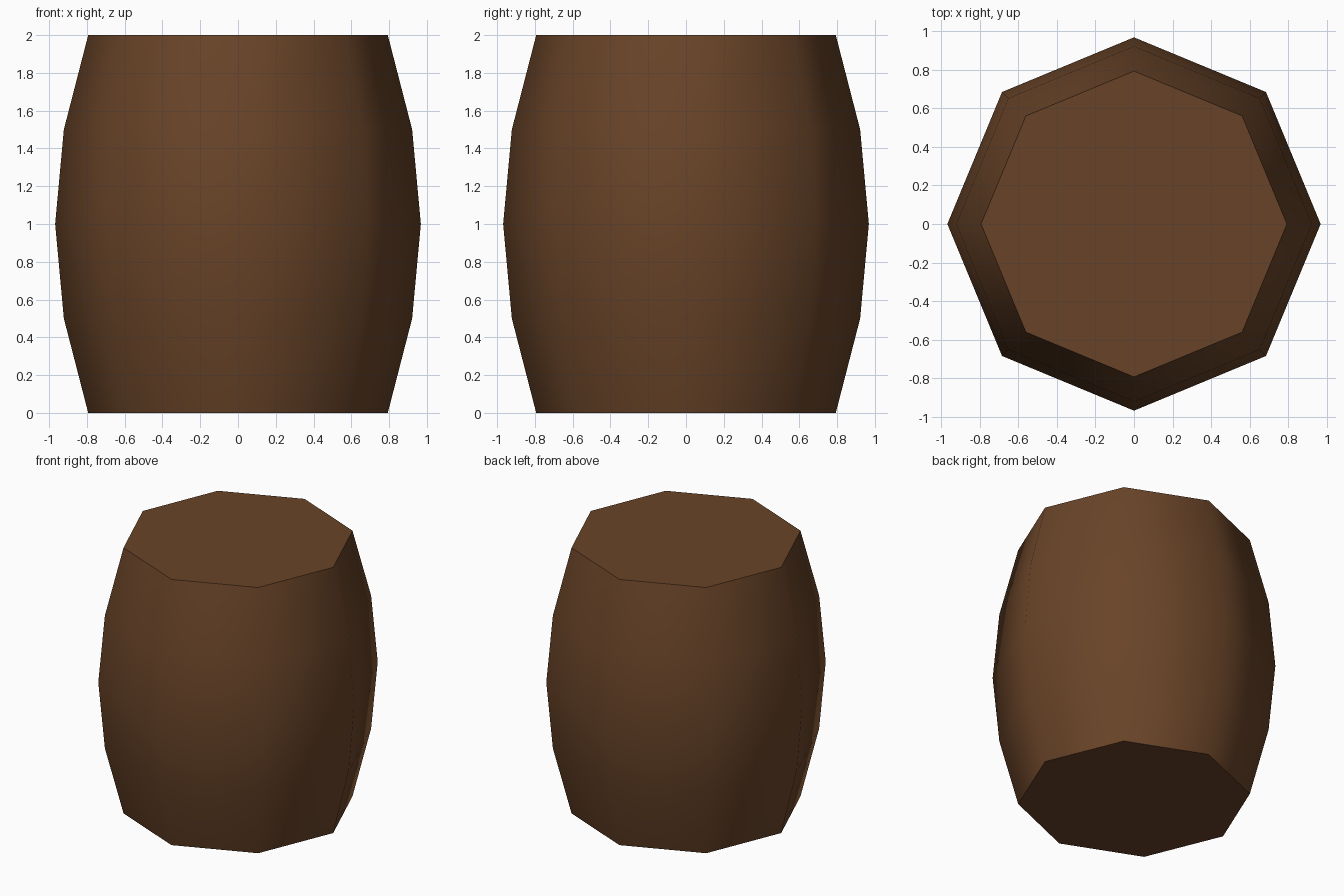
import bpy, bmesh, math

if "Cube" in bpy.data.objects:
    bpy.data.objects.remove(bpy.data.objects["Cube"])

# Barrel profile: (radius, height)
PROFILE = [(0.793, 0.0), (0.922, 0.5), (0.968, 1.0), (0.922, 1.5), (0.793, 2.0)]
SIDES = 8

wood = bpy.data.materials.new("dark_brown_wood")
wood.diffuse_color = (0.14, 0.057, 0.021, 1)
wood.use_nodes = True
wood.node_tree.nodes["Principled BSDF"].inputs["Base Color"].default_value = wood.diffuse_color

# Octagonal rings joined into a bulging body with closed ends
bm = bmesh.new()
rings = [[bm.verts.new((r * math.cos(i * math.tau / SIDES),
                        r * math.sin(i * math.tau / SIDES), z))
          for i in range(SIDES)] for r, z in PROFILE]
for lower, upper in zip(rings, rings[1:]):
    for i in range(SIDES):
        j = (i + 1) % SIDES
        bm.faces.new((lower[i], lower[j], upper[j], upper[i]))
bm.faces.new(rings[0][::-1])
bm.faces.new(rings[-1])

mesh = bpy.data.meshes.new("barrel")
bm.to_mesh(mesh)
bm.free()
mesh.materials.append(wood)
barrel = bpy.data.objects.new("barrel", mesh)
bpy.context.collection.objects.link(barrel)

# Smooth staves, sharp rims
bpy.context.view_layer.objects.active = barrel
barrel.select_set(True)
bpy.ops.object.shade_smooth_by_angle(angle=math.radians(60))
